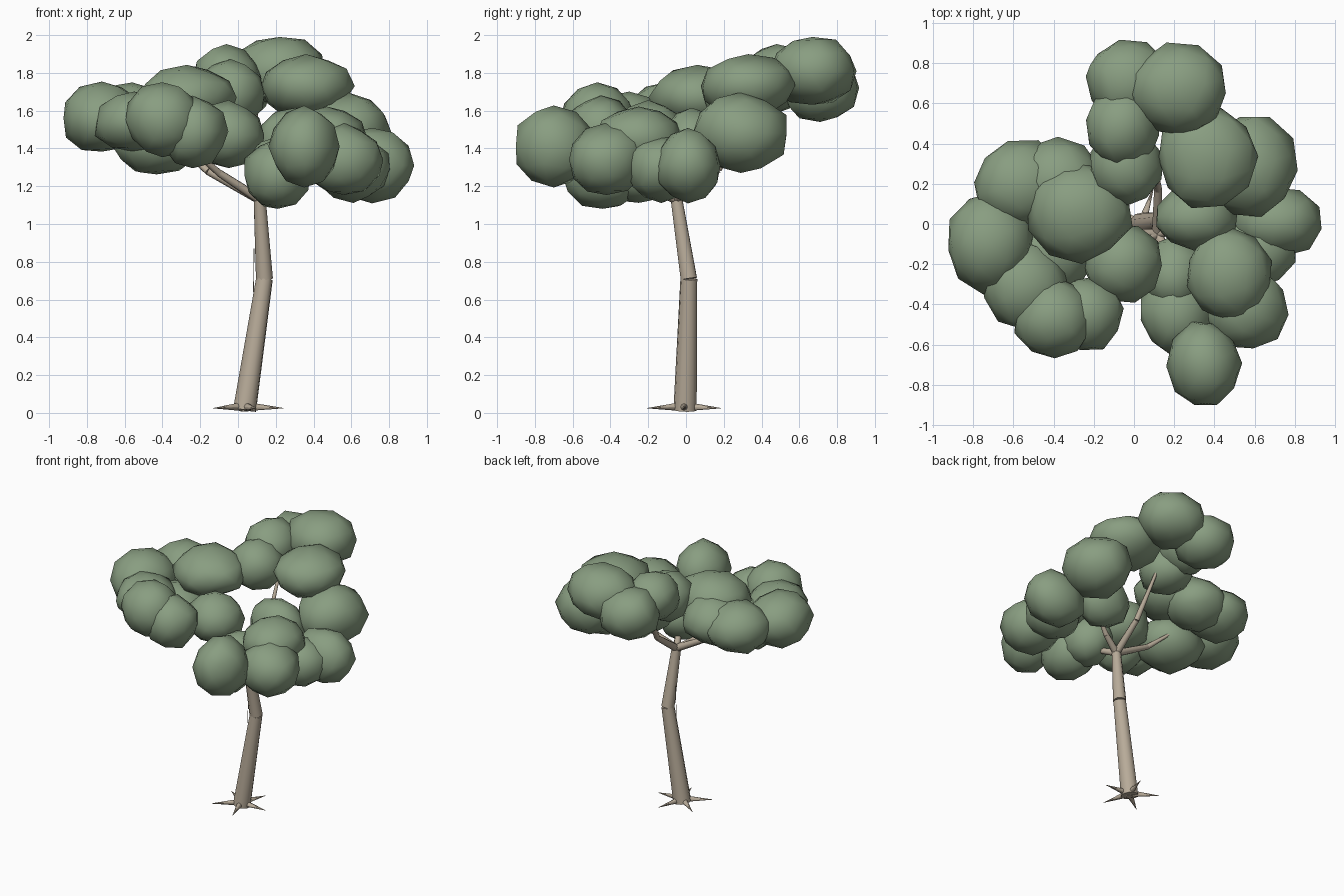
import bpy
import bmesh
import math
import random
from mathutils import Matrix, Vector

random.seed(4)

default_cube = bpy.data.objects.get("Cube")
if default_cube:
    bpy.data.objects.remove(default_cube)


def make_material(name, colour):
    material = bpy.data.materials.new(name)
    material.use_nodes = True
    material.diffuse_color = colour
    material.node_tree.nodes["Principled BSDF"].inputs["Base Color"].default_value = colour
    material.node_tree.nodes["Principled BSDF"].inputs["Roughness"].default_value = 0.9
    return material


leaf_green = make_material("leaf green", (0.25, 0.34, 0.22, 1))
bark_tan = make_material("bark tan", (0.48, 0.41, 0.32, 1))


def add_object(name, bm, material, angle):
    """Turn a bmesh into a smooth-shaded object with one colour."""
    mesh = bpy.data.meshes.new(name)
    bm.to_mesh(mesh)
    bm.free()
    mesh.materials.append(material)
    obj = bpy.data.objects.new(name, mesh)
    bpy.context.collection.objects.link(obj)
    bpy.ops.object.select_all(action="DESELECT")
    obj.select_set(True)
    bpy.context.view_layer.objects.active = obj
    bpy.ops.object.shade_smooth_by_angle(angle=math.radians(angle))
    return obj


def add_limb(bm, start, end, start_radius, end_radius, sides=10):
    """Add a tapered round piece of wood between two points."""
    start, end = Vector(start), Vector(end)
    direction = end - start
    turn = direction.to_track_quat("Z", "Y").to_matrix().to_4x4()
    bmesh.ops.create_cone(
        bm, cap_ends=True, segments=sides, radius1=start_radius,
        radius2=end_radius, depth=direction.length,
        matrix=Matrix.Translation((start + end) / 2) @ turn)


def add_clump(name, x, y, z, width, depth, height):
    """Add one faceted, slightly uneven ball of leaves."""
    bm = bmesh.new()
    bmesh.ops.create_icosphere(bm, subdivisions=2, radius=1)
    spin = Matrix.Rotation(random.uniform(0, math.tau), 3, "Z")
    for vert in bm.verts:
        point = spin @ vert.co * random.uniform(0.98, 1.1)
        vert.co = Vector((x + point.x * width, y + point.y * depth, z + point.z * height))
    add_object(name, bm, leaf_green, 60)


# Trunk: two bent, tapering lengths
base, bend, fork = (0.035, -0.005, 0.015), (0.14, 0.015, 0.71), (0.115, -0.05, 1.13)
bm = bmesh.new()
add_limb(bm, base, bend, 0.062, 0.045)
add_limb(bm, bend, fork, 0.045, 0.032)
add_object("trunk", bm, bark_tan, 45)

# Roots: a star of pointed spikes at ground level
bm = bmesh.new()
root_count = 5
for i in range(root_count):
    outward = Matrix.Rotation(math.tau * i / root_count, 3, "Z") @ Vector((0.205, 0, 0))
    centre = Vector((0.035, -0.01, 0.035))
    add_limb(bm, centre - outward * 0.1, centre + outward - Vector((0, 0, 0.01)), 0.028, 0.001, 8)
add_object("roots", bm, bark_tan, 45)

# Branches: each spreads from the fork through an elbow into the leaves
branch_paths = {
    "back_branch": ((0.12, 0.17, 1.29), (0.09, 0.36, 1.62)),
    "right_branch": ((-0.16, -0.05, 1.28), (-0.3, 0.02, 1.4)),
    "front_right_branch": ((-0.1, -0.14, 1.27), (-0.25, -0.25, 1.4)),
    "front_left_branch": ((0.18, -0.17, 1.18), (0.22, -0.35, 1.25)),
    "left_branch": ((0.24, -0.01, 1.21), (0.36, 0.04, 1.32)),
}
for name, (elbow, end) in branch_paths.items():
    bm = bmesh.new()
    add_limb(bm, fork, elbow, 0.026, 0.02, 8)
    add_limb(bm, elbow, end, 0.02, 0.01, 8)
    add_object(name, bm, bark_tan, 45)

# Thin hanging twig beside the trunk
bm = bmesh.new()
add_limb(bm, (0.082, 0, 0.64), (0.085, 0, 0.87), 0.002, 0.002, 4)
add_object("hanging_twig", bm, bark_tan, 45)

# Leaf clumps: centre, then half width, depth and height
back_clumps = [
    (0.22, 0.67, 1.81, 0.24, 0.22, 0.18),
    (-0.03, 0.71, 1.72, 0.21, 0.2, 0.18),
    (-0.06, 0.48, 1.77, 0.18, 0.2, 0.17),
    (0.36, 0.33, 1.73, 0.24, 0.24, 0.16),
    (0.58, 0.29, 1.48, 0.23, 0.25, 0.2),
    (-0.04, 0.29, 1.69, 0.18, 0.19, 0.17),
]
right_clumps = [
    (-0.27, 0.06, 1.67, 0.25, 0.24, 0.16),
    (-0.56, 0.2, 1.57, 0.23, 0.21, 0.17),
    (-0.38, 0.21, 1.58, 0.21, 0.21, 0.17),
    (-0.72, -0.09, 1.56, 0.21, 0.24, 0.18),
    (-0.55, -0.3, 1.54, 0.21, 0.21, 0.15),
    (-0.4, -0.47, 1.55, 0.19, 0.2, 0.19),
    (-0.24, -0.45, 1.49, 0.18, 0.18, 0.18),
    (-0.05, -0.2, 1.47, 0.19, 0.19, 0.17),
    (-0.43, -0.14, 1.43, 0.23, 0.22, 0.17),
]
left_clumps = [
    (0.31, 0.03, 1.43, 0.2, 0.16, 0.18),
    (0.71, 0.01, 1.31, 0.22, 0.17, 0.19),
    (0.47, -0.25, 1.45, 0.21, 0.22, 0.17),
    (0.56, -0.42, 1.34, 0.2, 0.2, 0.18),
    (0.21, -0.44, 1.26, 0.18, 0.2, 0.18),
    (0.2, -0.25, 1.28, 0.16, 0.18, 0.17),
    (0.35, -0.7, 1.41, 0.18, 0.21, 0.2),
    (0.61, -0.13, 1.29, 0.19, 0.18, 0.17),
]
for side, clumps in (("back", back_clumps), ("right", right_clumps), ("left", left_clumps)):
    for number, clump in enumerate(clumps, start=1):
        add_clump(f"{side}_leaf_clump_{number}", *clump)
